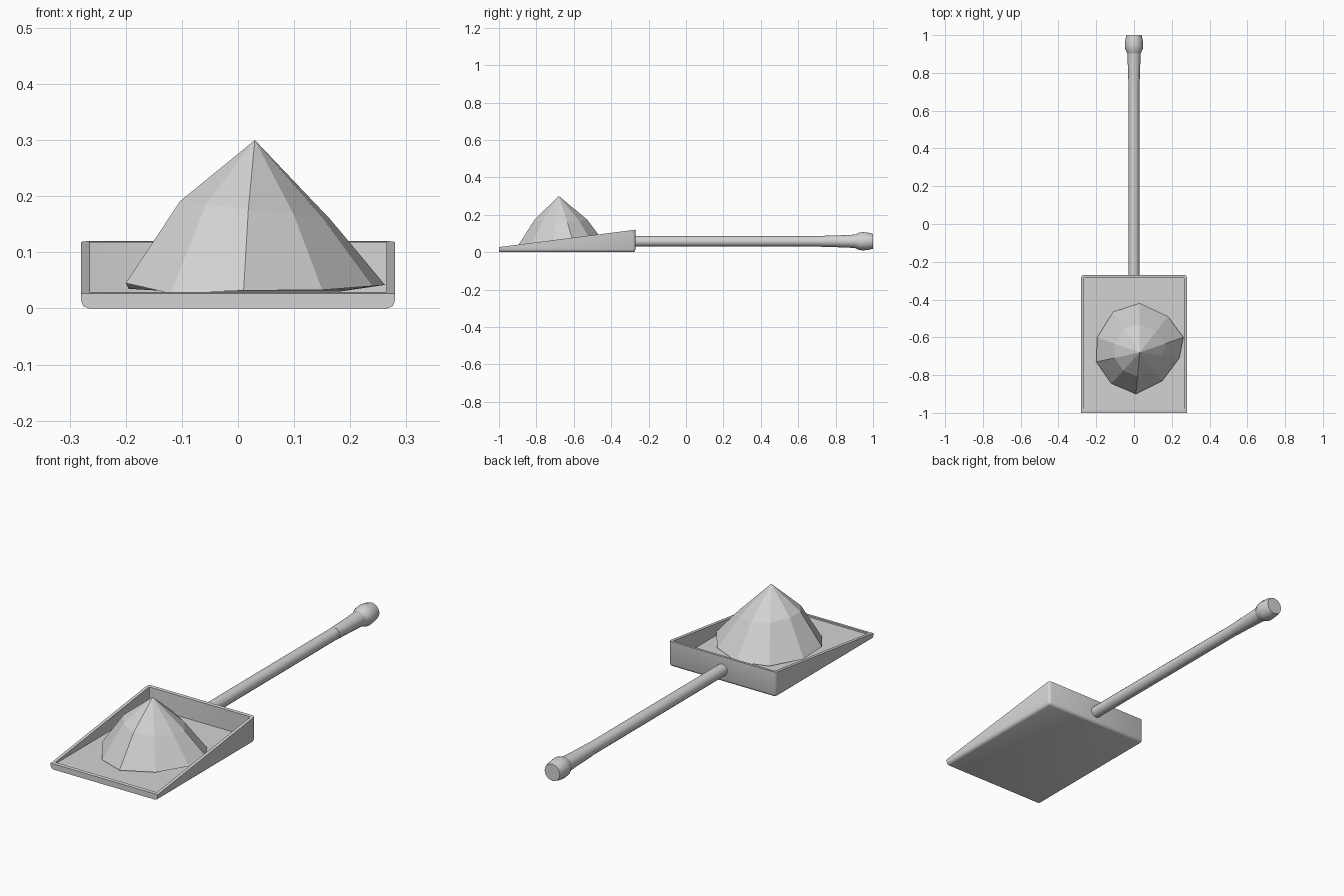
import bpy
import bmesh
import math
from mathutils import Matrix, Vector

if "Cube" in bpy.data.objects:
    bpy.data.objects.remove(bpy.data.objects["Cube"], do_unlink=True)

grey = bpy.data.materials.new("light_grey")
grey.use_nodes = True
grey.diffuse_color = (0.65, 0.65, 0.65, 1)
grey.node_tree.nodes["Principled BSDF"].inputs["Base Color"].default_value = grey.diffuse_color


def finish(bm, name, smooth_angle=None):
    """Turn a bmesh into a named, coloured object."""
    bmesh.ops.recalc_face_normals(bm, faces=bm.faces)
    mesh = bpy.data.meshes.new(name)
    bm.to_mesh(mesh)
    bm.free()
    mesh.materials.append(grey)
    obj = bpy.data.objects.new(name, mesh)
    bpy.context.collection.objects.link(obj)
    if smooth_angle:
        bpy.ops.object.select_all(action="DESELECT")
        obj.select_set(True)
        bpy.context.view_layer.objects.active = obj
        bpy.ops.object.shade_smooth_by_angle(angle=math.radians(smooth_angle))
    return obj


def lathe_along_y(name, profile, sides=12, height=0.058):
    """Closed round part from (y, radius) pairs."""
    bm = bmesh.new()
    rings = []
    for y, r in profile:
        angles = [2 * math.pi * i / sides for i in range(sides)]
        rings.append([bm.verts.new((r * math.cos(a), y, height + r * math.sin(a))) for a in angles])
    for a, b in zip(rings, rings[1:]):
        for i in range(sides):
            j = (i + 1) % sides
            bm.faces.new((a[i], a[j], b[j], b[i]))
    bm.faces.new(rings[0])
    bm.faces.new(rings[-1])
    return finish(bm, name, 50)


# Scoop: a wedge-shaped tray, high at the back and flush at the front
FRONT, BACK, HALF = -1.0, -0.27, 0.28
FLOOR = 0.022
bm = bmesh.new()
bmesh.ops.create_cube(bm, size=1)
for v in bm.verts:
    is_back = v.co.y > 0
    top = 0.12 if is_back else 0.027
    v.co = Vector((math.copysign(HALF, v.co.x), BACK if is_back else FRONT, top if v.co.z > 0 else 0))

# Rounded back corners and back and side bottom edges
soft = [e for e in bm.edges
        if all(v.co.y > -0.5 for v in e.verts) and abs(e.verts[0].co.z - e.verts[1].co.z) > 0.05
        or all(v.co.z < 0.01 for v in e.verts) and not all(v.co.y < -0.9 for v in e.verts)]
bmesh.ops.bevel(bm, geom=soft, offset=0.014, segments=2, profile=0.5, affect="EDGES")

# Sink the floor between thin walls
bm.normal_update()
top_face = max(bm.faces, key=lambda f: f.calc_center_median().z * (f.normal.z > 0.9))
bmesh.ops.inset_region(bm, faces=[top_face], thickness=0.015, use_even_offset=True)
well = bmesh.ops.extrude_discrete_faces(bm, faces=[top_face])["faces"][0]
rim = [v.co.copy() for v in well.verts]
for v in well.verts:
    v.co.z = FLOOR
bmesh.ops.remove_doubles(bm, verts=bm.verts, dist=0.0001)
finish(bm, "scoop", 60)

# Heap: uneven faceted cone lying in the scoop
apex = Vector((0.03, -0.68, 0.30))
outline = [(0.03, -0.42), (0.18, -0.49), (0.262, -0.60), (0.24, -0.71), (0.15, -0.83),
           (0.01, -0.90), (-0.12, -0.845), (-0.20, -0.73), (-0.195, -0.60), (-0.11, -0.465)]
base_z = [0.03, 0.03, 0.042, 0.04, 0.033, 0.032, 0.027, 0.045, 0.035, 0.03]
bm = bmesh.new()
tip = bm.verts.new(apex)
base, middle = [], []
for (x, y), z in zip(outline, base_z):
    base.append(bm.verts.new((x, y, z)))
    shoulder = apex.lerp(Vector((x, y, z)), 0.58)
    shoulder.z = 0.175 - 0.07 * (x - apex.x)
    middle.append(bm.verts.new(shoulder))
for i in range(len(base)):
    j = (i + 1) % len(base)
    bm.faces.new((tip, middle[i], middle[j]))
    bm.faces.new((middle[i], base[i], base[j], middle[j]))
bm.faces.new(base)
finish(bm, "heap")

# Handle: shaft, flared grip and end knob
lathe_along_y("handle_shaft", [(-0.275, 0.028), (0.74, 0.028)])
lathe_along_y("handle_grip", [(0.72, 0.029), (0.82, 0.032), (0.91, 0.036)])
lathe_along_y("handle_knob", [(0.90, 0.034), (0.925, 0.046), (0.945, 0.049), (0.975, 0.046), (1.0, 0.040)])
